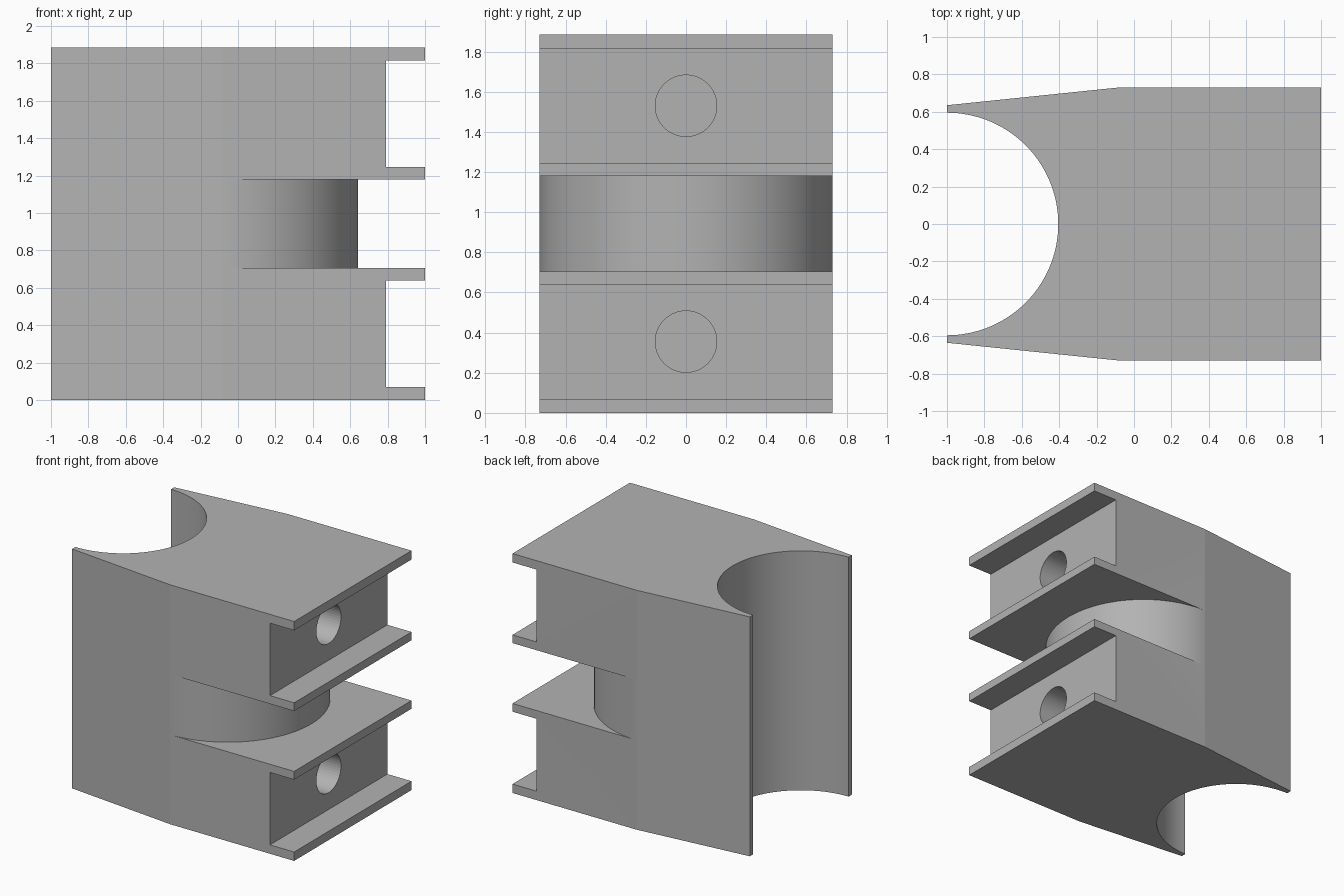
import bpy
import bmesh
from math import pi, sin, cos

cube = bpy.data.objects.get("Cube")
if cube:
    bpy.data.objects.remove(cube, do_unlink=True)

HEIGHT = 1.885
MID = HEIGHT / 2
HALF_WIDTH = 0.73
BEND_X = -0.08

grey = bpy.data.materials.new("plain grey")
grey.use_nodes = True
colour = (0.45, 0.45, 0.45, 1)
grey.diffuse_color = colour
grey.node_tree.nodes["Principled BSDF"].inputs["Base Color"].default_value = colour


def arc(cx, radius, start, end, steps):
    """Points on a circle centred on the x axis."""
    angles = [start + (end - start) * i / steps for i in range(steps + 1)]
    return [(cx + radius * cos(a), radius * sin(a)) for a in angles]


def prism(name, outline, z0, z1):
    """Extrude a plan outline from z0 to z1."""
    bm = bmesh.new()
    base = bm.faces.new([bm.verts.new((x, y, z0)) for x, y in outline])
    top = bmesh.ops.extrude_face_region(bm, geom=[base])["geom"]
    verts = [v for v in top if isinstance(v, bmesh.types.BMVert)]
    bmesh.ops.translate(bm, verts=verts, vec=(0, 0, z1 - z0))
    bmesh.ops.recalc_face_normals(bm, faces=bm.faces)
    mesh = bpy.data.meshes.new(name)
    bm.to_mesh(mesh)
    bm.free()
    obj = bpy.data.objects.new(name, mesh)
    bpy.context.collection.objects.link(obj)
    mesh.materials.append(grey)
    return obj


# Main block: tapered sides with a half-round bore at one end
outline = [(-1, -0.635), (BEND_X, -HALF_WIDTH), (1, -HALF_WIDTH),
           (1, HALF_WIDTH), (BEND_X, HALF_WIDTH), (-1, 0.635)]
outline += arc(-1, 0.595, pi / 2, -pi / 2, 64)
block = prism("clamp_block", outline, 0, HEIGHT)

# Central slot with a rounded inner wall
slot = arc(-0.09, 0.731, -pi / 2, pi / 2, 64)
slot += [(-0.09, 0.9), (1.2, 0.9), (1.2, -0.9), (-0.09, -0.9)]
cutters = [prism("slot_cutter", slot, 0.705, HEIGHT - 0.705)]

# Upper and lower channels, each with a blind round hole
channel = [(0.79, -0.9), (1.2, -0.9), (1.2, 0.9), (0.79, 0.9)]
for side, label in ((-1, "lower"), (1, "upper")):
    ends = sorted((MID + side * 0.3025, MID + side * 0.8725))
    cutters.append(prism(label + "_channel_cutter", channel, *ends))
    bpy.ops.mesh.primitive_cylinder_add(
        vertices=48, radius=0.153, depth=0.55,
        location=(0.615, 0, MID + side * 0.5875), rotation=(0, pi / 2, 0))
    hole = bpy.context.object
    hole.name = label + "_hole_cutter"
    hole.data.materials.append(grey)
    cutters.append(hole)

# Cut the block, then drop the helpers
for cutter in cutters:
    cutter.hide_render = True
    mod = block.modifiers.new(cutter.name, 'BOOLEAN')
    mod.operation = 'DIFFERENCE'
    mod.solver = 'EXACT'
    mod.object = cutter

bpy.ops.object.select_all(action='DESELECT')
block.select_set(True)
bpy.context.view_layer.objects.active = block
for mod in list(block.modifiers):
    bpy.ops.object.modifier_apply(modifier=mod.name)
for cutter in cutters:
    bpy.data.objects.remove(cutter, do_unlink=True)

bpy.ops.object.shade_smooth_by_angle(angle=0.09)
